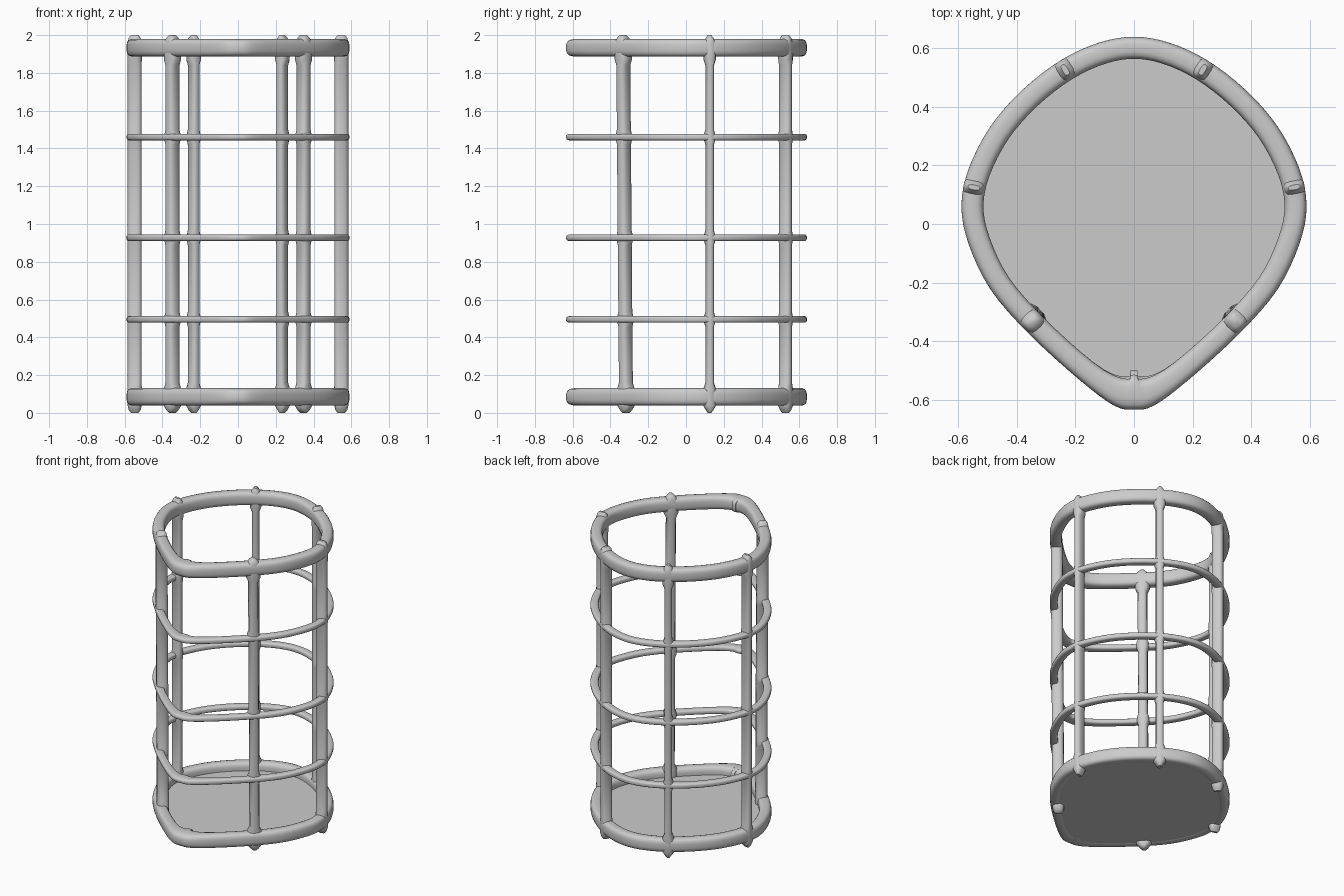
import bpy, bmesh, math
from mathutils import Vector

cube = bpy.data.objects.get("Cube")
if cube:
    bpy.data.objects.remove(cube, do_unlink=True)

# Single grey material
grey = bpy.data.materials.new("plain grey")
grey.use_nodes = True
colour = (0.6, 0.6, 0.6, 1)
grey.diffuse_color = colour
grey.node_tree.nodes["Principled BSDF"].inputs["Base Color"].default_value = colour


def finish(name, bm, angle=50):
    bmesh.ops.recalc_face_normals(bm, faces=bm.faces)
    mesh = bpy.data.meshes.new(name)
    bm.to_mesh(mesh)
    bm.free()
    mesh.materials.append(grey)
    obj = bpy.data.objects.new(name, mesh)
    bpy.context.collection.objects.link(obj)
    bpy.ops.object.select_all(action='DESELECT')
    obj.select_set(True)
    bpy.context.view_layer.objects.active = obj
    bpy.ops.object.shade_smooth_by_angle(angle=math.radians(angle))
    return obj


def bridge(bm, loops, closed):
    n = len(loops[0])
    pairs = list(zip(loops, loops[1:])) + ([(loops[-1], loops[0])] if closed else [])
    for a, b in pairs:
        for i in range(n):
            j = (i + 1) % n
            bm.faces.new((a[i], a[j], b[j], b[i]))


def section(n, power):
    """Rounded box section with half sizes of one."""
    pts = []
    for i in range(n):
        a = 2 * math.pi * (i + 0.5) / n
        c, s = math.cos(a), math.sin(a)
        pts.append((math.copysign(abs(c) ** (2 / power), c),
                    math.copysign(abs(s) ** (2 / power), s)))
    return pts


# Outer outline: rounded at the back, pointed towards the front
half = [(0, -0.635), (0.07, -0.62), (0.19, -0.53), (0.36, -0.375), (0.49, -0.225),
        (0.565, -0.07), (0.59, 0.06), (0.565, 0.19), (0.49, 0.335), (0.38, 0.46),
        (0.25, 0.56), (0.12, 0.62), (0, 0.64)]
control = [Vector(p) for p in half + [(-x, y) for x, y in half[-2:0:-1]]]


def smooth_closed(pts, steps):
    out = []
    for i in range(len(pts)):
        a, b, c, d = (pts[(i + k) % len(pts)] for k in (-1, 0, 1, 2))
        for s in range(steps):
            t = s / steps
            out.append(0.5 * (2 * b + (c - a) * t + (2 * a - 5 * b + 4 * c - d) * t ** 2
                              + (3 * b - a - 3 * c + d) * t ** 3))
    return out


outline = smooth_closed(control, 4)
normals = []
for i in range(len(outline)):
    t = (outline[(i + 1) % len(outline)] - outline[i - 1]).normalized()
    normals.append(Vector((t.y, -t.x)))


def ring(name, z, height, width, nose):
    """Band along the outline, thicker inwards at the front corner."""
    bm = bmesh.new()
    loops = []
    for p, nrm in zip(outline, normals):
        w = width
        if p.y < 0:
            w += nose * math.exp(-(p.x / 0.1) ** 2)
        loop = []
        for u, v in section(16, 3.2):
            q = p - nrm * (w / 2) * (1 - u)
            loop.append(bm.verts.new((q.x, q.y, z + v * height / 2)))
        loops.append(loop)
    bridge(bm, loops, True)
    return finish(name, bm)


ring("top_ring", 1.933, 0.092, 0.076, 0.045)
ring("bottom_ring", 0.085, 0.092, 0.076, 0.06)
for name, z in (("upper_hoop", 1.46), ("middle_hoop", 0.927), ("lower_hoop", 0.495)):
    ring(name, z, 0.036, 0.05, 0.03)

# Floor plate inside the bottom ring
bm = bmesh.new()
levels = [[bm.verts.new((*(p - n * 0.035), z)) for p, n in zip(outline, normals)]
          for z in (0.042, 0.078)]
bridge(bm, levels, False)
for loop in levels:
    bm.faces.new(loop)
finish("floor_plate", bm, 30)

# Height, radial scale, sideways scale: flared joints and tapered tips
lower_end = [(0, 0.55, 0.4), (0.015, 0.85, 0.9), (0.04, 1, 1.6),
             (0.13, 1, 1.5), (0.16, 1, 1)]
hoop_joints = []
for z in (0.495, 0.927, 1.46):
    hoop_joints += [(z - 0.04, 1, 1), (z - 0.018, 1, 1.3), (z + 0.018, 1, 1.3), (z + 0.04, 1, 1)]
levels = lower_end + hoop_joints + [(2 - z, r, s) for z, r, s in reversed(lower_end)]


def post(name, x, y, radial, side, lean):
    near = min(range(len(outline)), key=lambda i: (outline[i] - Vector((x, y))).length)
    out = normals[near]
    across = Vector((-out.y, out.x))
    bm = bmesh.new()
    loops = []
    for z, r, s in levels:
        centre = Vector((x, y + lean * (1 - z)))
        loop = []
        for u, v in section(12, 2.8):
            q = centre + out * u * radial * r + across * v * side * s
            loop.append(bm.verts.new((q.x, q.y, z)))
        loops.append(loop)
    bridge(bm, loops, False)
    bm.faces.new(loops[0])
    bm.faces.new(loops[-1])
    finish(name, bm)


# Three mirrored pairs of upright posts
for label, sign in (("left", 1), ("right", -1)):
    post("front_post_" + label, sign * 0.347, -0.325, 0.037, 0.03, 0.008)
    post("side_post_" + label, sign * 0.547, 0.125, 0.037, 0.021, 0)
    post("back_post_" + label, sign * 0.235, 0.527, 0.036, 0.024, 0)
